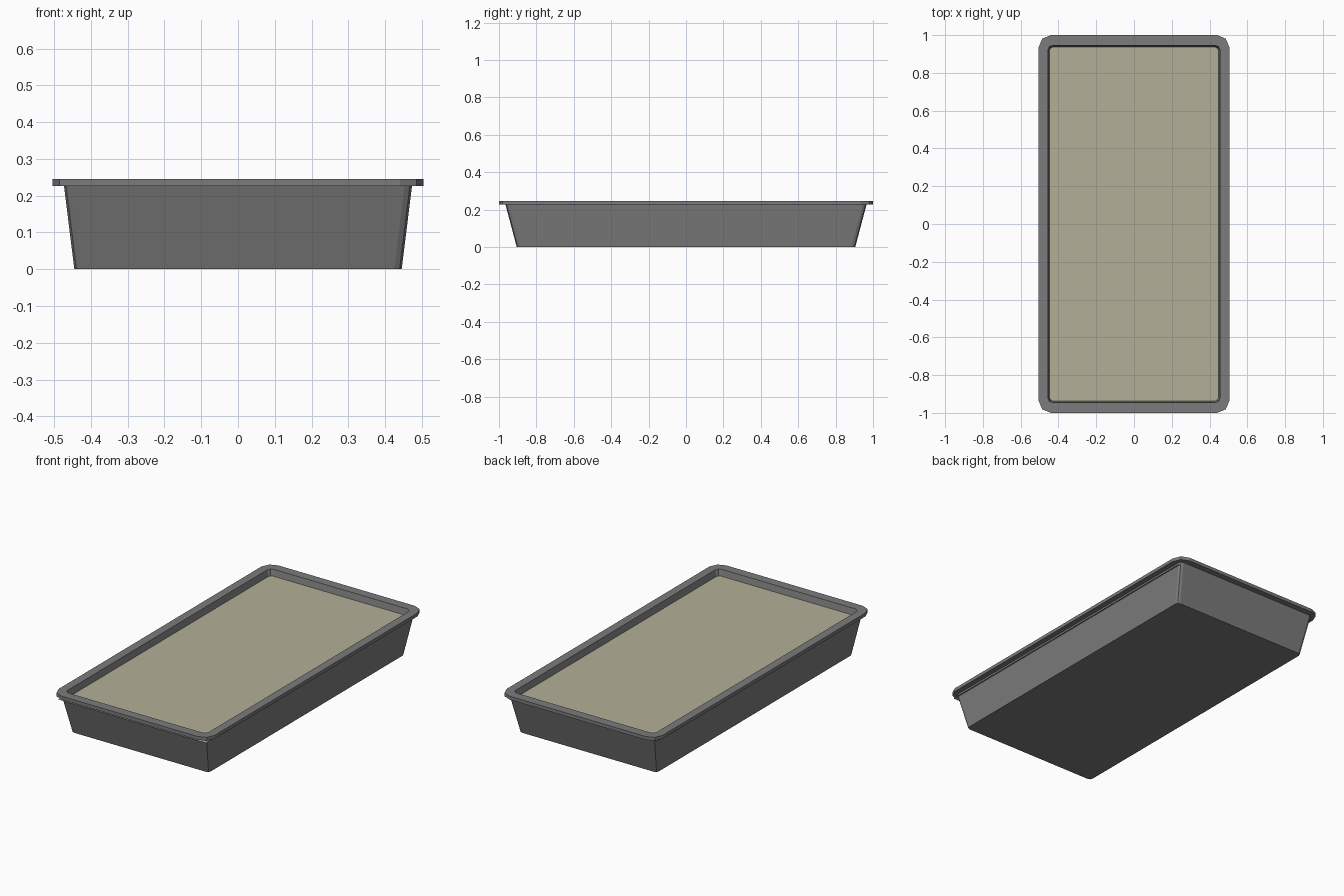
import bpy, bmesh, math

cube = bpy.data.objects.get("Cube")
if cube:
    bpy.data.objects.remove(cube, do_unlink=True)


def material(name, rgb):
    m = bpy.data.materials.new(name)
    m.use_nodes = True
    m.diffuse_color = (*rgb, 1)
    m.node_tree.nodes["Principled BSDF"].inputs["Base Color"].default_value = (*rgb, 1)
    return m


GREY = material("dark grey metal", (0.2, 0.2, 0.2))
BEIGE = material("beige filling", (0.45, 0.43, 0.31))


def outline(bm, hx, hy, radius, z, segments=2):
    """Rectangle of half sizes hx, hy with rounded corners."""
    ring = []
    for quarter, (sx, sy) in enumerate([(1, 1), (-1, 1), (-1, -1), (1, -1)]):
        for i in range(segments + 1):
            a = math.pi / 2 * (quarter + i / segments)
            ring.append(bm.verts.new((sx * (hx - radius) + radius * math.cos(a),
                                      sy * (hy - radius) + radius * math.sin(a), z)))
    return ring


def finish(bm, name, mat):
    mesh = bpy.data.meshes.new(name)
    bm.to_mesh(mesh)
    bm.free()
    mesh.materials.append(mat)
    obj = bpy.data.objects.new(name, mesh)
    bpy.context.collection.objects.link(obj)
    return obj


def loft(name, sections, mat, closed=False):
    """Skin stacked outlines; closed joins last to first, otherwise ends are capped."""
    bm = bmesh.new()
    rings = [outline(bm, *s) for s in sections]
    pairs = list(zip(rings, rings[1:]))
    if closed:
        pairs.append((rings[-1], rings[0]))
    else:
        bm.faces.new(rings[0])
        bm.faces.new(rings[-1])
    for a, b in pairs:
        for i in range(len(a)):
            j = (i + 1) % len(a)
            bm.faces.new((a[i], a[j], b[j], b[i]))
    bmesh.ops.recalc_face_normals(bm, faces=bm.faces)
    return finish(bm, name, mat)


# Tapered pan: outer wall, then inner wall down to the floor
loft("pan_body", [
    (0.445, 0.905, 0.02, 0.0),
    (0.473, 0.965, 0.02, 0.226),
    (0.456, 0.946, 0.02, 0.226),
    (0.43, 0.89, 0.02, 0.015),
], GREY)

# Flat rim overhanging the wall, lip sloping in to the filling
loft("rim", [
    (0.505, 1.0, 0.065, 0.226),
    (0.505, 1.0, 0.065, 0.246),
    (0.456, 0.946, 0.025, 0.246),
    (0.446, 0.936, 0.02, 0.204),
    (0.456, 0.946, 0.02, 0.226),
], GREY, closed=True)

# Thin filling sheet, poking slightly past the wall under the rim
bm = bmesh.new()
front, back, half = -0.98, 0.95, 0.478
bm.faces.new([bm.verts.new((x, y, 0.21)) for x, y in
              [(-half, front), (half, front), (half, back), (-half, back)]])
finish(bm, "filling", BEIGE)
